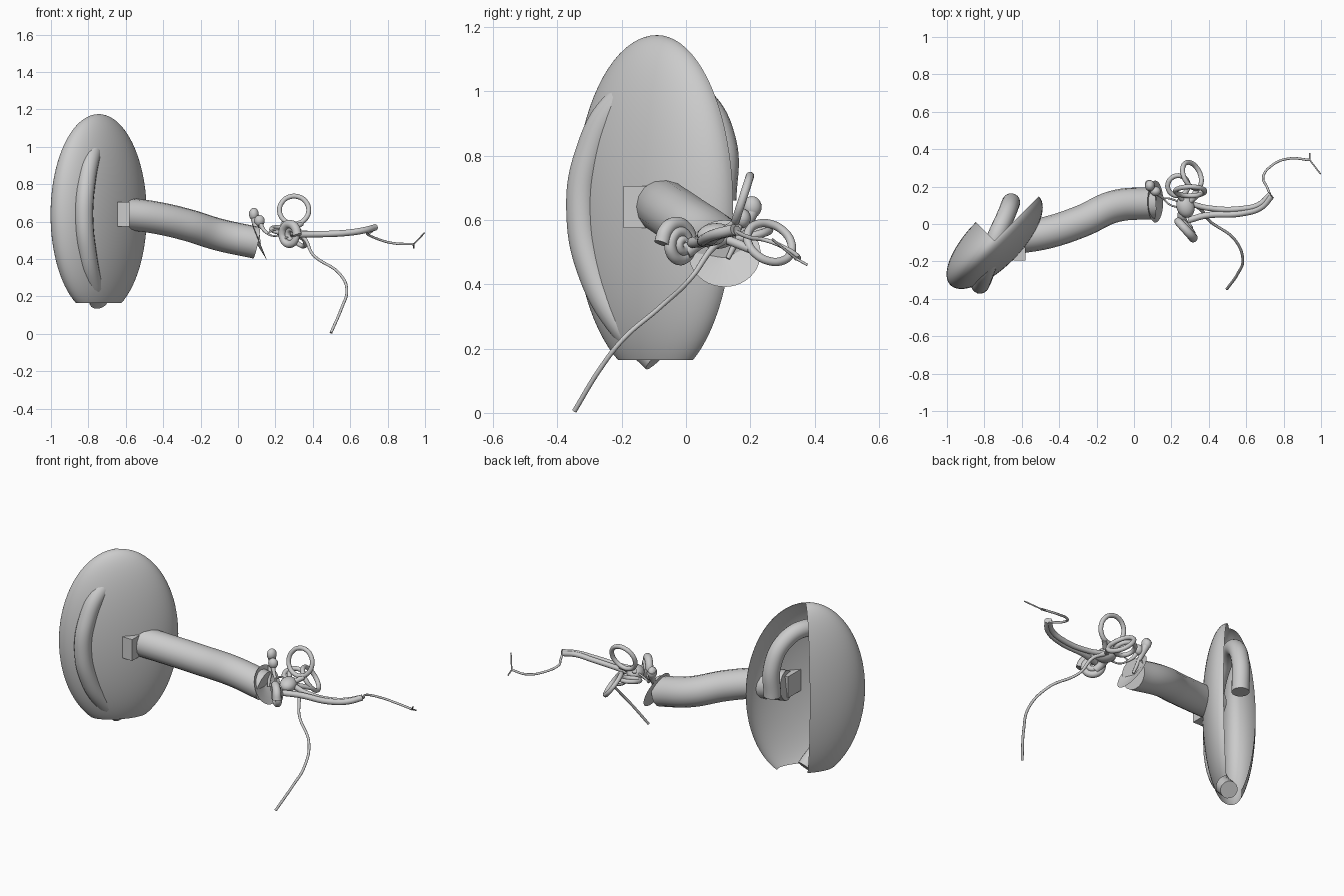
import bpy, bmesh, math
from mathutils import Vector, Matrix

if "Cube" in bpy.data.objects:
    bpy.data.objects.remove(bpy.data.objects["Cube"])

C = Vector((-0.745, -0.09, 0.638))          # centre of the outer ear
S = math.sqrt(0.5)


def uv(u, v, z):
    """Outer ear coordinates: u along the flap, v through it."""
    return (C.x + (u - v) * S, C.y + (u + v) * S, z)


def finish(name, bm, smooth=True):
    me = bpy.data.meshes.new(name)
    bm.to_mesh(me)
    bm.free()
    ob = bpy.data.objects.new(name, me)
    bpy.context.collection.objects.link(ob)
    if smooth:
        select(ob)
        bpy.ops.object.shade_smooth_by_angle(angle=math.radians(40))
    return ob


def select(ob):
    bpy.ops.object.select_all(action='DESELECT')
    ob.select_set(True)
    bpy.context.view_layer.objects.active = ob


def tube(name, pts, r, scales=None, cyclic=False):
    """Smooth round tube through the points, with closed ends."""
    cu = bpy.data.curves.new(name, 'CURVE')
    cu.dimensions = '3D'
    cu.bevel_depth = r
    cu.bevel_resolution = 6
    cu.resolution_u = 10
    cu.use_fill_caps = True
    sp = cu.splines.new('BEZIER')
    sp.bezier_points.add(len(pts) - 1)
    sp.use_cyclic_u = cyclic
    for i, (bp, p) in enumerate(zip(sp.bezier_points, pts)):
        bp.co = p
        bp.handle_left_type = bp.handle_right_type = 'AUTO'
        bp.radius = scales[i] if scales else 1
    ob = bpy.data.objects.new(name, cu)
    bpy.context.collection.objects.link(ob)
    select(ob)
    bpy.ops.object.convert(target='MESH')
    ob = bpy.context.object
    bpy.ops.object.shade_smooth_by_angle(angle=math.radians(40))
    return ob


def blob(name, loc, size, rot_z=0):
    bm = bmesh.new()
    bmesh.ops.create_uvsphere(bm, u_segments=24, v_segments=14, radius=1)
    m = Matrix.LocRotScale(Vector(loc), Matrix.Rotation(rot_z, 3, 'Z'), Vector(size))
    bmesh.ops.transform(bm, matrix=m, verts=bm.verts)
    return finish(name, bm)


def ring(name, loc, normal, R, r):
    q = Vector(normal).to_track_quat('Z', 'Y')
    pts = [Vector(loc) + q @ Vector((R * math.cos(a), R * math.sin(a), 0))
           for a in [i * math.tau / 10 for i in range(10)]]
    return tube(name, pts, r, cyclic=True)


# outer ear: hollow ellipsoid with one back quarter and the bottom tip removed
bm = bmesh.new()
bmesh.ops.create_uvsphere(bm, u_segments=64, v_segments=40, radius=1)
gone = [f for f in bm.faces
        if f.calc_center_median().x > 0 and f.calc_center_median().y > 0]
bmesh.ops.delete(bm, geom=gone, context='FACES')
m = Matrix.LocRotScale(C, Matrix.Rotation(math.pi / 4, 3, 'Z'), Vector((0.335, 0.142, 0.537)))
bmesh.ops.transform(bm, matrix=m, verts=bm.verts)
bmesh.ops.bisect_plane(bm, geom=bm.verts[:] + bm.edges[:] + bm.faces[:],
                       plane_co=(0, 0, 0.165), plane_no=(0, 0, -1), clear_outer=True)
finish("outer_ear_shell", bm)

# curled rim tube weaving through the shell
tube("outer_ear_rim", [uv(*p) for p in (
    (0.2, 0.08, 0.66), (0.2, 0.08, 0.84), (0.13, 0.05, 0.97), (0.0, 0.0, 1.02),
    (-0.11, -0.06, 0.96), (-0.195, -0.1, 0.8), (-0.22, -0.11, 0.62),
    (-0.18, -0.095, 0.43), (-0.1, -0.055, 0.28), (0.0, 0.0, 0.17))], 0.049)

# small block at the canal opening
bm = bmesh.new()
bmesh.ops.create_cube(bm, size=1)
bmesh.ops.transform(bm, matrix=Matrix.LocRotScale(
    Vector((-0.612, -0.13, 0.64)), None, Vector((0.065, 0.13, 0.13))), verts=bm.verts)
finish("canal_flap", bm, False)

# ear canal
tube("ear_canal", [(-0.63, -0.075, 0.645), (-0.46, -0.045, 0.625), (-0.28, 0.015, 0.585),
                   (-0.1, 0.095, 0.53), (0.1, 0.112, 0.487)], 0.086)

# eardrum: shallow tilted cone
bm = bmesh.new()
bmesh.ops.create_cone(bm, cap_ends=False, segments=40, radius1=0.112, radius2=0.002, depth=0.02)
q = Vector((-0.92, 0.0, -0.37)).to_track_quat('Z', 'Y')
bmesh.ops.transform(bm, matrix=Matrix.LocRotScale(Vector((0.105, 0.12, 0.492)), q, None),
                    verts=bm.verts)
finish("eardrum", bm)

# middle ear bones
tube("hammer_bone", [(0.08, 0.215, 0.655), (0.09, 0.2, 0.615), (0.1, 0.17, 0.56),
                     (0.115, 0.13, 0.48)], 0.014, [1.6, 1.5, 0.9, 0.5])
blob("hammer_head", (0.085, 0.205, 0.64), (0.026, 0.03, 0.034))
blob("anvil_body", (0.115, 0.175, 0.605), (0.028, 0.026, 0.03))
tube("anvil_leg", [(0.115, 0.17, 0.6), (0.135, 0.155, 0.56), (0.16, 0.135, 0.535)],
     0.01, [1.4, 1, 0.7])
for i, d in enumerate((-0.016, 0.016)):
    tube(f"stirrup_arm_{i}", [(0.155, 0.138, 0.535), (0.19, 0.12 + d, 0.54 + d),
                              (0.235, 0.105 + d, 0.545 + d)], 0.005)
blob("stirrup_plate", (0.237, 0.105, 0.545), (0.008, 0.025, 0.025))

# inner ear chamber and three balance loops
blob("inner_ear_chamber", (0.275, 0.095, 0.55), (0.048, 0.062, 0.04), 0.3)
ring("upper_loop", (0.30, 0.175, 0.662), (0, 0.93, -0.3), 0.078, 0.013)
ring("rear_loop", (0.31, 0.26, 0.53), (0.72, 0.34, 0.57), 0.074, 0.013)
ring("side_loop", (0.235, 0.205, 0.555), (0.1, -0.25, 1), 0.055, 0.013)
for i, p in enumerate(((0.24, 0.155, 0.59), (0.34, 0.155, 0.59), (0.35, 0.2, 0.51))):
    tube(f"loop_root_{i}", [p, (0.28, 0.1, 0.55)], 0.014)

# spiral snail: flat coil facing along the diagonal
pts, sc = [], []
for i in range(23):
    a, t = i * math.tau / 9, i / 22
    R = 0.06 * (1 - t) + 0.006
    w = -0.02 + 0.035 * t
    pts.append((0.285 + R * math.cos(a) * S + w * S, -0.015 - R * math.cos(a) * S + w * S,
                0.527 + R * math.sin(a)))
    sc.append(1 - 0.55 * t)
tube("cochlea_spiral", pts, 0.024, sc)
tube("cochlea_neck", [(0.275, 0.1, 0.545), (0.255, 0.05, 0.535), (0.27, 0.0, 0.5)], 0.022)

# nerve bundle: two strands, then a thin forked thread
tube("nerve_strand_front", [(0.29, 0.02, 0.53), (0.38, 0.045, 0.532), (0.58, 0.058, 0.54),
                            (0.68, 0.09, 0.555), (0.735, 0.15, 0.57)], 0.017)
tube("nerve_strand_rear", [(0.28, 0.115, 0.545), (0.4, 0.085, 0.535), (0.58, 0.082, 0.54),
                           (0.67, 0.105, 0.555), (0.73, 0.16, 0.567)], 0.015)
tube("nerve_thread", [(0.73, 0.15, 0.565), (0.71, 0.2, 0.545), (0.69, 0.245, 0.538),
                      (0.74, 0.315, 0.51), (0.83, 0.35, 0.485), (0.94, 0.342, 0.48)], 0.0065)
tube("nerve_fork_a", [(0.94, 0.342, 0.48), (0.94, 0.378, 0.46)], 0.004)
tube("nerve_fork_b", [(0.94, 0.342, 0.48), (0.997, 0.268, 0.54)], 0.004)

# long thin duct running down to the front
tube("drain_duct", [(0.3, 0.12, 0.54), (0.355, 0.08, 0.51), (0.4, 0.02, 0.425),
                    (0.54, -0.085, 0.325), (0.582, -0.195, 0.23), (0.555, -0.265, 0.14),
                    (0.497, -0.347, 0.006)], 0.0075, [2, 1.3, 1, 1, 1, 1, 1])
